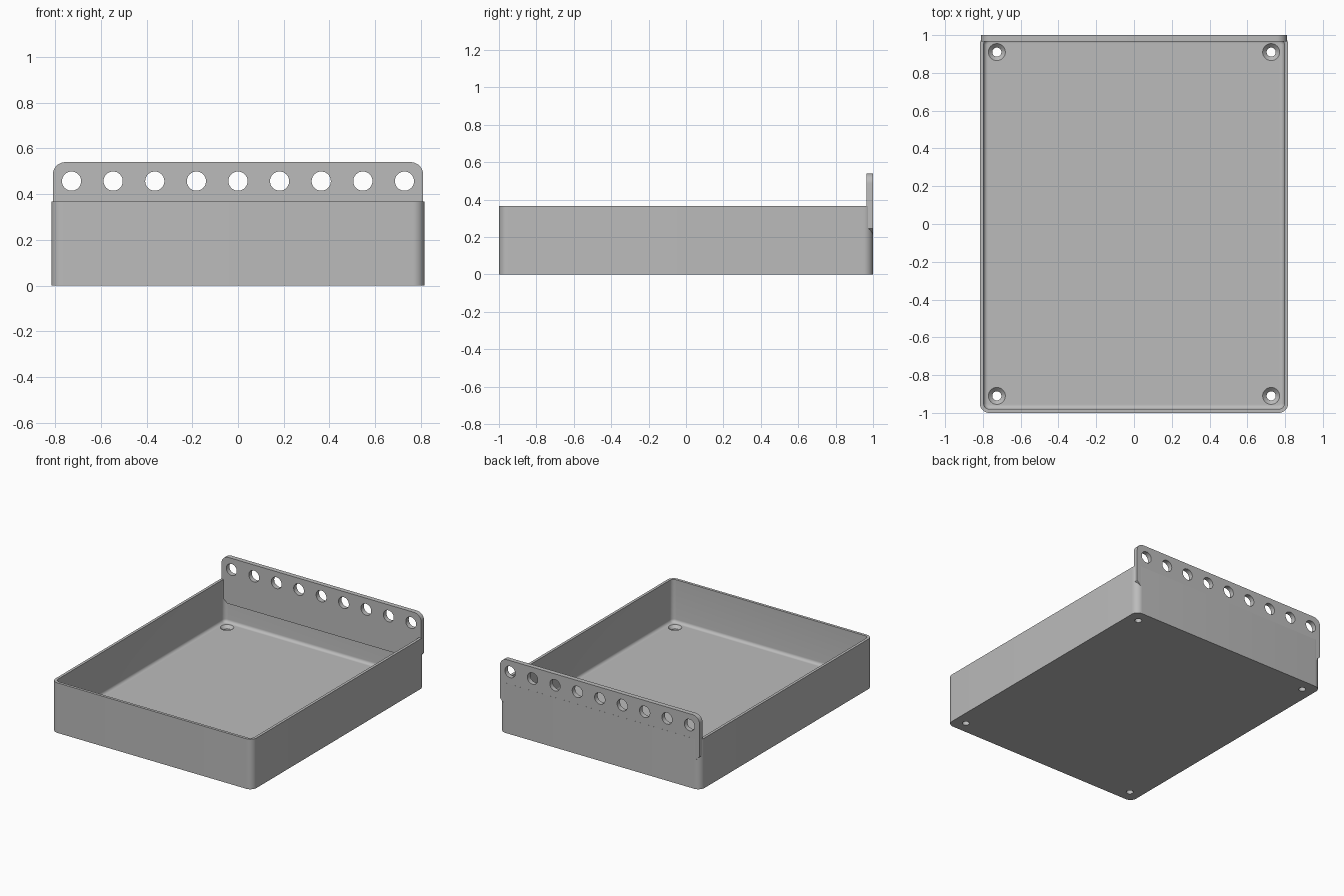
import bpy, bmesh, math

cube = bpy.data.objects.get("Cube")
if cube:
    bpy.data.objects.remove(cube)

grey = bpy.data.materials.new("light_grey_plastic")
grey.use_nodes = True
COLOUR = (0.5, 0.5, 0.5, 1)
grey.diffuse_color = COLOUR
grey.node_tree.nodes["Principled BSDF"].inputs["Base Color"].default_value = COLOUR

HALF_X, HALF_Y, HEIGHT = 0.816, 1.0, 0.367
WALL, FLOOR, FILLET, CORNER = 0.02, 0.055, 0.022, 0.05
PANEL_X, PANEL_TOP, PANEL_LOW, PANEL_FRONT = 0.81, 0.54, 0.2, 0.965


def arc(cx, cy, r, start, steps=10):
    """Quarter circle, counter-clockwise from the start angle in degrees."""
    angles = [math.radians(start + 90 * i / steps) for i in range(steps + 1)]
    return [(cx + r * math.cos(a), cy + r * math.sin(a)) for a in angles]


def rounded_outline(inset):
    x, y, r = HALF_X - CORNER, HALF_Y - CORNER, CORNER - inset
    return arc(x, y, r, 0) + arc(-x, y, r, 90) + arc(-x, -y, r, 180) + arc(x, -y, r, 270)


def finish(bm, name):
    bmesh.ops.recalc_face_normals(bm, faces=bm.faces)
    mesh = bpy.data.meshes.new(name)
    bm.to_mesh(mesh)
    bm.free()
    mesh.materials.append(grey)
    obj = bpy.data.objects.new(name, mesh)
    bpy.context.collection.objects.link(obj)
    return obj


def loft(rings, name):
    """Skin a list of closed rings and cap both ends."""
    bm = bmesh.new()
    loops = [[bm.verts.new(p) for p in ring] for ring in rings]
    for a, b in zip(loops, loops[1:]):
        for i in range(len(a)):
            j = (i + 1) % len(a)
            bm.faces.new((a[i], a[j], b[j], b[i]))
    bm.faces.new(loops[0])
    bm.faces.new(loops[-1])
    return finish(bm, name)


def select_only(obj):
    bpy.ops.object.select_all(action='DESELECT')
    obj.select_set(True)
    bpy.context.view_layer.objects.active = obj


def cut(obj, cutters):
    select_only(obj)
    for cutter in cutters:
        cutter.hide_render = True
        mod = obj.modifiers.new("hole", 'BOOLEAN')
        mod.operation, mod.solver, mod.object = 'DIFFERENCE', 'EXACT', cutter
        bpy.ops.object.modifier_apply(modifier=mod.name)
        bpy.data.objects.remove(cutter)


def circle(r, n=32):
    return [(r * math.cos(math.tau * i / n), r * math.sin(math.tau * i / n)) for i in range(n)]


# Open tray: outer wall, rim, inner wall, floor fillet, floor
sections = [(0, 0), (0, HEIGHT), (WALL, HEIGHT)]
for i in range(7):
    t = math.radians(15 * i)
    sections.append((WALL + FILLET * (1 - math.cos(t)), FLOOR + FILLET * (1 - math.sin(t))))
tray = loft([[(x, y, z) for x, y in rounded_outline(inset)] for inset, z in sections], "tray")

# Countersunk screw holes in the floor corners
screw_profile = [(0.024, -0.05), (0.024, FLOOR - 0.021), (0.045, FLOOR), (0.045, FLOOR + 0.02)]
screws = []
for sx in (-1, 1):
    for sy in (-1, 1):
        rings = [[(sx * 0.726 + x, sy * 0.91 + y, z) for x, y in circle(r)]
                 for r, z in screw_profile]
        screws.append(loft(rings, "screw_cutter"))
cut(tray, screws)

# Raised back panel: rounded upper corners, chamfered lower corners
R, CHAMFER = 0.055, 0.045
outline = arc(PANEL_X - R, PANEL_TOP - R, R, 0) + arc(R - PANEL_X, PANEL_TOP - R, R, 90)
outline += [(-PANEL_X, PANEL_LOW + CHAMFER), (CHAMFER - PANEL_X, PANEL_LOW),
            (PANEL_X - CHAMFER, PANEL_LOW), (PANEL_X, PANEL_LOW + CHAMFER)]
panel = loft([[(x, y, z) for x, z in outline] for y in (PANEL_FRONT, HALF_Y - 0.0005)],
             "back_panel")

# Row of nine round holes along the panel
holes = []
for i in range(-4, 5):
    rings = [[(i * 0.182 + x, y, 0.457 + z) for x, z in circle(0.042)] for y in (0.9, 1.1)]
    holes.append(loft(rings, "panel_cutter"))
cut(panel, holes)

for obj in (tray, panel):
    select_only(obj)
    bpy.ops.object.shade_smooth_by_angle(angle=math.radians(30))
